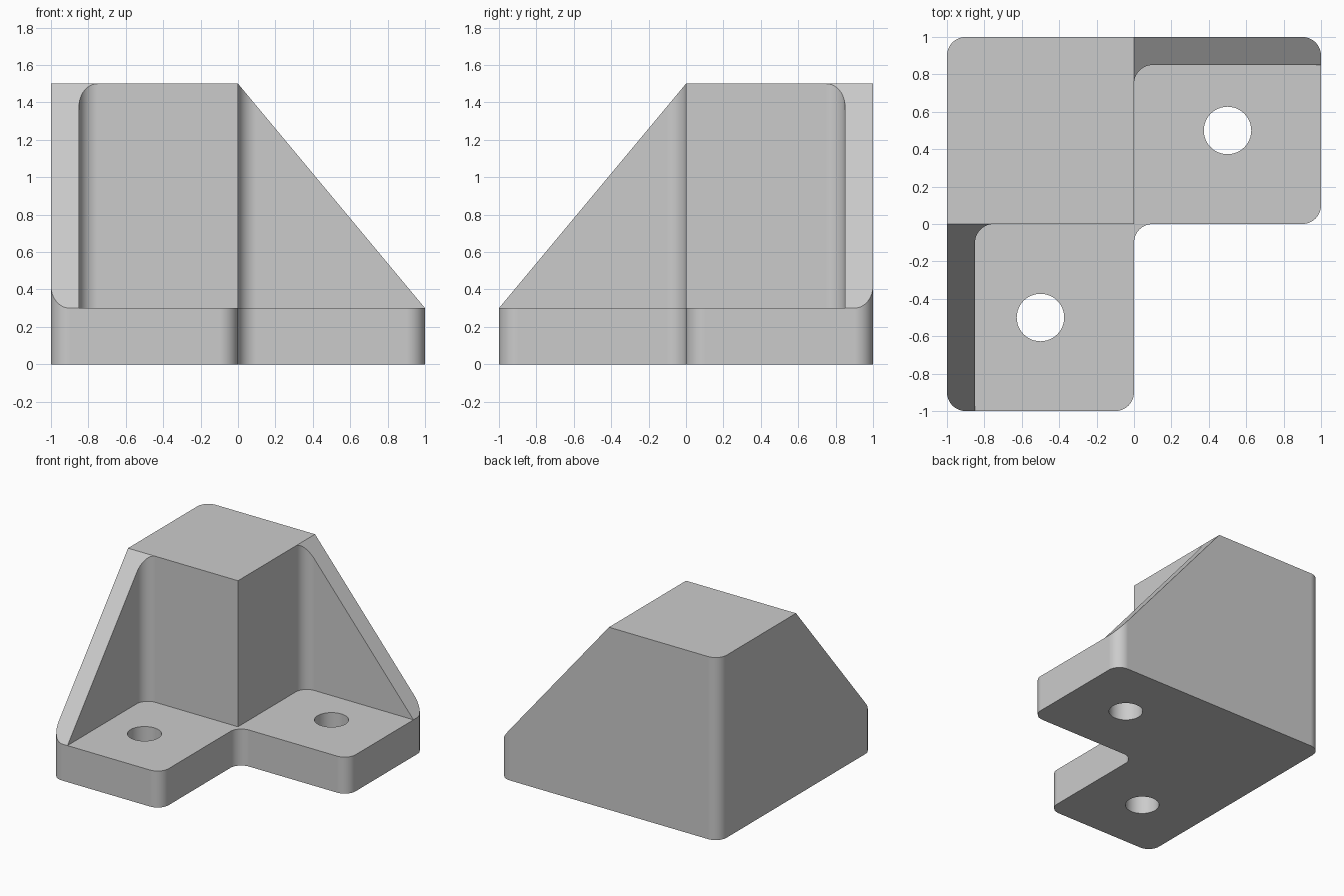
import bpy, bmesh, math
from mathutils import Vector

cube = bpy.data.objects.get("Cube")
if cube:
    bpy.data.objects.remove(cube, do_unlink=True)

BASE, TOP, WALL, R = 0.3, 1.5, 0.85, 0.1
SLOPE = TOP - BASE


def rounded(corners, steps=12):
    """Outline through right-angled corners (x, y, radius)."""
    pts = []
    for i, (x, y, r) in enumerate(corners):
        p = Vector((x, y))
        if r == 0:
            pts.append(p)
            continue
        a = (Vector(corners[i - 1][:2]) - p).normalized()
        b = (Vector(corners[(i + 1) % len(corners)][:2]) - p).normalized()
        centre = p + (a + b) * r
        for k in range(steps + 1):
            t = math.pi / 2 * k / steps
            pts.append(centre - b * r * math.cos(t) - a * r * math.sin(t))
    return pts


def circle(x, y, r, n=48):
    return [Vector((x + r * math.cos(math.tau * k / n),
                    y + r * math.sin(math.tau * k / n))) for k in range(n)]


def prism(name, outline, z0, z1, planes=()):
    """Extrude an outline, then trim it with planes (point, normal)."""
    bm = bmesh.new()
    face = bm.faces.new([bm.verts.new((p.x, p.y, z0)) for p in outline])
    ext = bmesh.ops.extrude_face_region(bm, geom=[face])["geom"]
    bmesh.ops.translate(bm, vec=(0, 0, z1 - z0),
                        verts=[g for g in ext if isinstance(g, bmesh.types.BMVert)])
    for co, no in planes:
        bmesh.ops.bisect_plane(bm, geom=bm.verts[:] + bm.edges[:] + bm.faces[:],
                               plane_co=co, plane_no=no, clear_outer=True)
        bmesh.ops.holes_fill(bm, edges=bm.edges[:], sides=0)
    bmesh.ops.recalc_face_normals(bm, faces=bm.faces[:])
    mesh = bpy.data.meshes.new(name)
    bm.to_mesh(mesh)
    bm.free()
    obj = bpy.data.objects.new(name, mesh)
    bpy.context.collection.objects.link(obj)
    return obj


def combine(obj, tool, operation):
    mod = obj.modifiers.new(tool.name, 'BOOLEAN')
    mod.operation, mod.solver, mod.object = operation, 'EXACT', tool
    tool.hide_render = True
    bpy.ops.object.modifier_apply(modifier=mod.name)
    bpy.data.objects.remove(tool, do_unlink=True)


# Solid mass with the two sloping rib tops
bracket = prism("corner_bracket", rounded([(-2, -2, 0), (2, -2, 0), (2, 2, 0), (-2, 2, 0)]),
                0, TOP, [((0, 0, TOP), (0, -SLOPE, 1)), ((0, 0, TOP), (SLOPE, 0, 1))])
bpy.ops.object.select_all(action='DESELECT')
bracket.select_set(True)
bpy.context.view_layer.objects.active = bracket

# L-shaped footprint with rounded corners
footprint = rounded([(-1, -1, R), (0, -1, R), (0, 0, R), (1, 0, R), (1, 1, R), (-1, 1, R)])
combine(bracket, prism("footprint", footprint, -1, 3), 'INTERSECT')

# Pockets above the two feet, leaving the post and thin ribs
pocket = rounded([(-WALL, -2, 0), (2, -2, 0), (2, WALL, 0),
                  (0, WALL, R), (0, 0, 0), (-WALL, 0, R)])
combine(bracket, prism("pocket", pocket, BASE, 3), 'DIFFERENCE')

# Bolt holes
for side in (-1, 1):
    hole = prism("bolt_hole", circle(side * 0.5, side * 0.5, 0.127), -1, 1)
    combine(bracket, hole, 'DIFFERENCE')

# Plain grey finish
grey = bpy.data.materials.new("plain_grey")
grey.use_nodes = True
colour = (0.6, 0.6, 0.6, 1)
grey.diffuse_color = colour
grey.node_tree.nodes["Principled BSDF"].inputs["Base Color"].default_value = colour
bracket.data.materials.clear()
bracket.data.materials.append(grey)

# Smooth fillets, flat walls
bpy.ops.object.shade_smooth_by_angle(angle=math.radians(30))
weighted = bracket.modifiers.new("flat_walls", 'WEIGHTED_NORMAL')
weighted.keep_sharp = True
